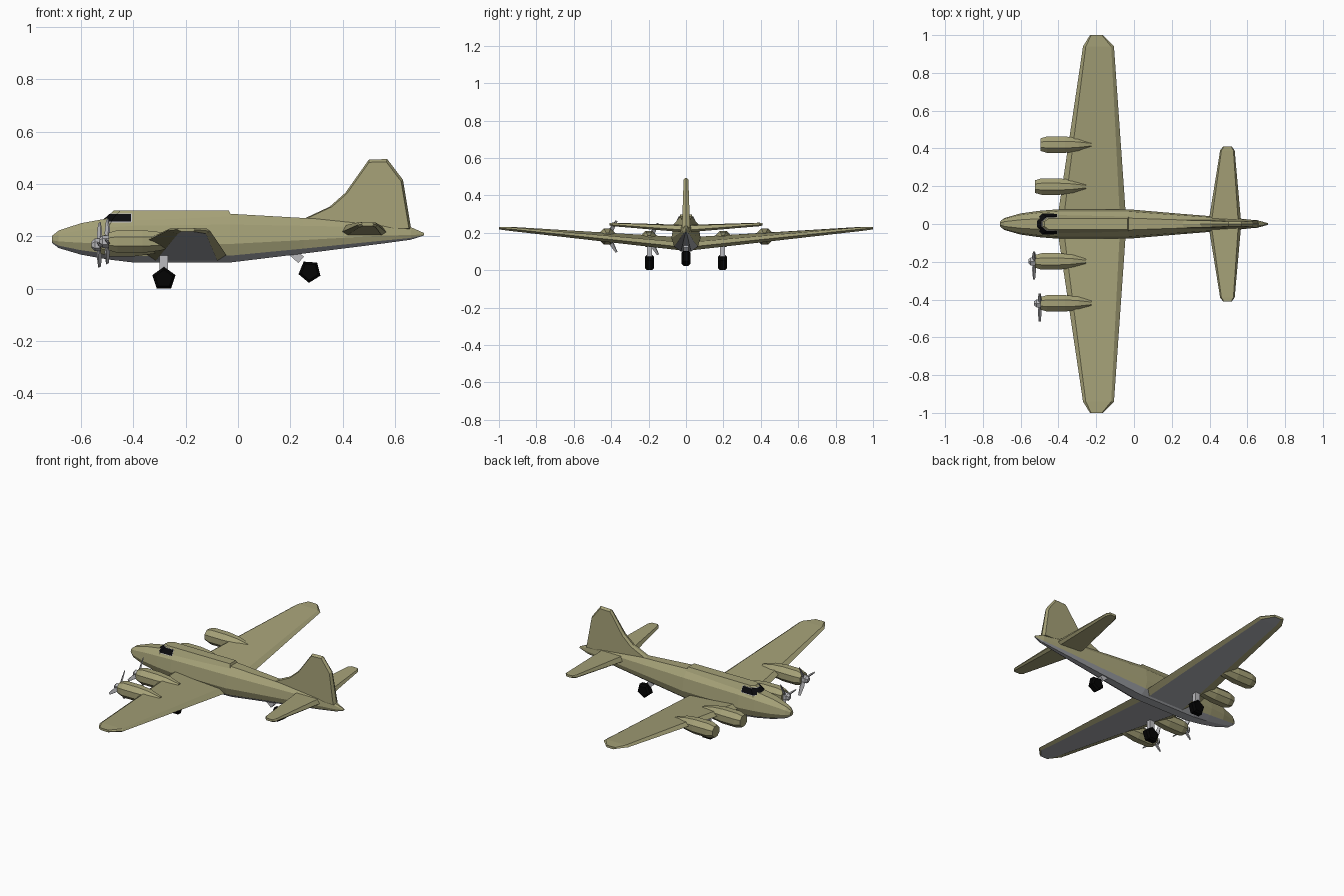
import bpy, bmesh, math
from mathutils import Vector

if "Cube" in bpy.data.objects:
    bpy.data.objects.remove(bpy.data.objects["Cube"])


def material(name, r, g, b):
    m = bpy.data.materials.new(name)
    m.diffuse_color = (r, g, b, 1)
    m.use_nodes = True
    m.node_tree.nodes["Principled BSDF"].inputs["Base Color"].default_value = m.diffuse_color
    return m


OLIVE = material("olive_drab", 0.375, 0.355, 0.185)
GREY = material("underside_grey", 0.41, 0.42, 0.45)
SILVER = material("bare_metal", 0.50, 0.50, 0.52)
BLACK = material("tyre_black", 0.001, 0.001, 0.001)
GLASS = material("window_dark", 0.003, 0.003, 0.004)


def loft(name, rings, mats, second=()):
    """Skin closed rings of points; strips listed in `second` take material 1."""
    bm = bmesh.new()
    vs = [[bm.verts.new(p) for p in ring] for ring in rings]
    n = len(rings[0])
    for a, b in zip(vs, vs[1:]):
        for j in range(n):
            k = (j + 1) % n
            f = bm.faces.new((a[j], a[k], b[k], b[j]))
            f.material_index = 1 if j in second else 0
    bm.faces.new(vs[0])
    bm.faces.new(vs[-1][::-1])
    bmesh.ops.recalc_face_normals(bm, faces=bm.faces)
    me = bpy.data.meshes.new(name)
    bm.to_mesh(me)
    bm.free()
    for m in mats:
        me.materials.append(m)
    ob = bpy.data.objects.new(name, me)
    bpy.context.collection.objects.link(ob)
    return ob


def circle_x(x, y, z, r, n, turn=0.0):
    return [(x, y + r * math.sin(turn + math.tau * i / n),
             z + r * math.cos(turn + math.tau * i / n)) for i in range(n)]


# Fuselage: x, bottom, top, half width
stations = [(-0.71, 0.174, 0.202, 0.013), (-0.685, 0.155, 0.222, 0.032),
            (-0.60, 0.130, 0.250, 0.056), (-0.50, 0.112, 0.268, 0.070),
            (-0.40, 0.100, 0.280, 0.078), (-0.03, 0.100, 0.286, 0.078),
            (0.25, 0.134, 0.270, 0.054), (0.55, 0.172, 0.252, 0.030),
            (0.66, 0.187, 0.235, 0.018), (0.71, 0.203, 0.213, 0.004)]
half = [(0.40, 1.0), (0.85, 0.78), (1.0, 0.38), (0.80, 0.14), (0.35, 0.0)]
section = half + [(-u, v) for u, v in reversed(half)]
loft("fuselage", [[(x, u * w, zb + v * (zt - zb)) for u, v in section]
                  for x, zb, zt, w in stations], [OLIVE, GREY], (3, 4, 5))


# Cabin spine, with a thin window frame and panes wrapped round its front
def cabin_ring(z, grow=0.0, rear=None):
    t = (z - 0.245) / 0.053
    pts = [(-0.53 + 0.055 * t - grow, 0.020 - 0.008 * t),
           (-0.49 + 0.040 * t - grow, 0.056 - 0.026 * t + grow),
           (rear or -0.01 - 0.025 * t, 0.056 - 0.028 * t + grow)]
    return [(x, y, z) for x, y in pts] + [(x, -y, z) for x, y in reversed(pts)]


loft("cabin_spine", [cabin_ring(0.245), cabin_ring(0.298)], [OLIVE])
loft("window_frame", [cabin_ring(0.253, 0.002, -0.405),
                      cabin_ring(0.288, 0.002, -0.405)], [SILVER])
loft("cockpit_windows", [cabin_ring(0.256, 0.004, -0.408),
                         cabin_ring(0.286, 0.004, -0.408)], [GLASS])


# Wing and tailplane: six-sided section, one loft from tip to tip
def aerofoil(y, le, te, z_le, z_top, z_rear, z_te, z_bot, nose=0.25):
    c = te - le
    return [(le, y, z_le), (le + 0.09 * c, y, z_top), (te - 0.09 * c, y, z_rear),
            (te, y, z_te), (te - 0.1 * c, y, z_bot), (le + nose * c, y, z_bot)]


def tip_to_tip(name, spec, mats, second=()):
    rows = [(-s[0],) + s[1:] for s in reversed(spec)] + list(spec)
    rings = [aerofoil(*r) for r in rows if r[0] != 0 or r is spec[0]]
    loft(name, rings, mats, second)


tip_to_tip("wing", [(0, -0.41, -0.04, 0.152, 0.175, 0.148, 0.122, 0.103),
                    (0.94, -0.27, -0.106, 0.222, 0.232, 0.230, 0.220, 0.210),
                    (1.0, -0.233, -0.164, 0.226, 0.232, 0.231, 0.225, 0.218)],
           [OLIVE, GREY], (4,))
tip_to_tip("tailplane", [(0, 0.393, 0.568, 0.215, 0.242, 0.238, 0.214, 0.202, 0.12),
                         (0.39, 0.456, 0.533, 0.243, 0.254, 0.252, 0.243, 0.235, 0.12),
                         (0.41, 0.472, 0.518, 0.246, 0.253, 0.252, 0.246, 0.239, 0.12)],
           [OLIVE])

# Fin: outline in the middle, slightly inset flat sides
fin = [(0.245, 0.264), (0.35, 0.313), (0.41, 0.366), (0.50, 0.493), (0.57, 0.495),
       (0.63, 0.416), (0.662, 0.225), (0.45, 0.225)]


def fin_ring(y, s):
    return [(0.51 + (x - 0.51) * s, y * (1.2 - (z - 0.22) * 1.8), 0.32 + (z - 0.32) * s)
            for x, z in fin]


loft("tail_fin", [fin_ring(-0.018, 0.94), fin_ring(0, 1), fin_ring(0.018, 0.94)], [OLIVE])

# Engine nacelles: y, front x, centre z
engines = [(0.198, -0.525, 0.167), (0.42, -0.495, 0.180)]
profile = [(0, 0.036, 0), (0.035, 0.047, 0), (0.13, 0.047, 0),
           (0.20, 0.038, 0.001), (0.27, 0.017, 0.002)]
for side, label in ((-1, "right"), (1, "left")):
    for (y, x0, z), place in zip(engines, ("inner", "outer")):
        loft(f"{label}_{place}_nacelle",
             [circle_x(x0 + dx, side * y, z + dz, r, 8, math.pi / 8)
              for dx, r, dz in profile], [OLIVE])

# Propellers, on the -y engines only
for (y, x0, z), place in zip(engines, ("inner", "outer")):
    loft(f"{place}_propeller_hub",
         [circle_x(x0 + dx, -y, z, r, 6)
          for dx, r in ((-0.034, 0.012), (-0.022, 0.024), (0.01, 0.024))], [SILVER])
    for i in range(3):
        a = math.radians(60 + 120 * i)
        out = Vector((0, math.cos(a), math.sin(a)))
        across = Vector((0.6, -0.8 * math.sin(a), 0.8 * math.cos(a)))
        thick = out.cross(across)
        c = Vector((x0 - 0.004, -y, z))
        rings = []
        for d, w, t in ((0.012, 0.008, 0.005), (0.045, 0.012, 0.004), (0.097, 0.006, 0.002)):
            rings.append([c + out * d + across * w * p + thick * t * q
                          for p, q in ((-1, -1), (1, -1), (1, 1), (-1, 1))])
        loft(f"{place}_propeller_blade_{i + 1}", rings, [SILVER])


# Five-sided wheels
def wheel(name, x, y, z, r, turn):
    rings = []
    for dy, s in ((-0.024, 0.75), (-0.013, 1), (0.013, 1), (0.024, 0.75)):
        rings.append([(x + r * s * math.sin(turn + math.tau * i / 5), y + dy,
                       z + r * s * math.cos(turn + math.tau * i / 5)) for i in range(5)])
    loft(name, rings, [BLACK])


# Square strut from a point along a direction in the xz plane
def strut(name, x, y, z, dx, dz, w, d):
    n = Vector((dz, 0, -dx)).normalized() * w
    side = Vector((0, d, 0))
    ends = (Vector((x, y, z)), Vector((x + dx, y, z + dz)))
    loft(name, [[e + n + side, e + n - side, e - n - side, e - n + side] for e in ends],
         [SILVER])


for side, label in ((-1, "right"), (1, "left")):
    wheel(f"{label}_main_wheel", -0.283, side * 0.195, 0.0375, 0.0464, 0)
    strut(f"{label}_main_strut", -0.283, side * 0.195, 0.07, 0, 0.085, 0.016, 0.014)
wheel("tail_wheel", 0.274, 0, 0.066, 0.044, math.radians(40))
strut("tail_strut", 0.241, 0, 0.110, -0.045, 0.040, 0.016, 0.014)
